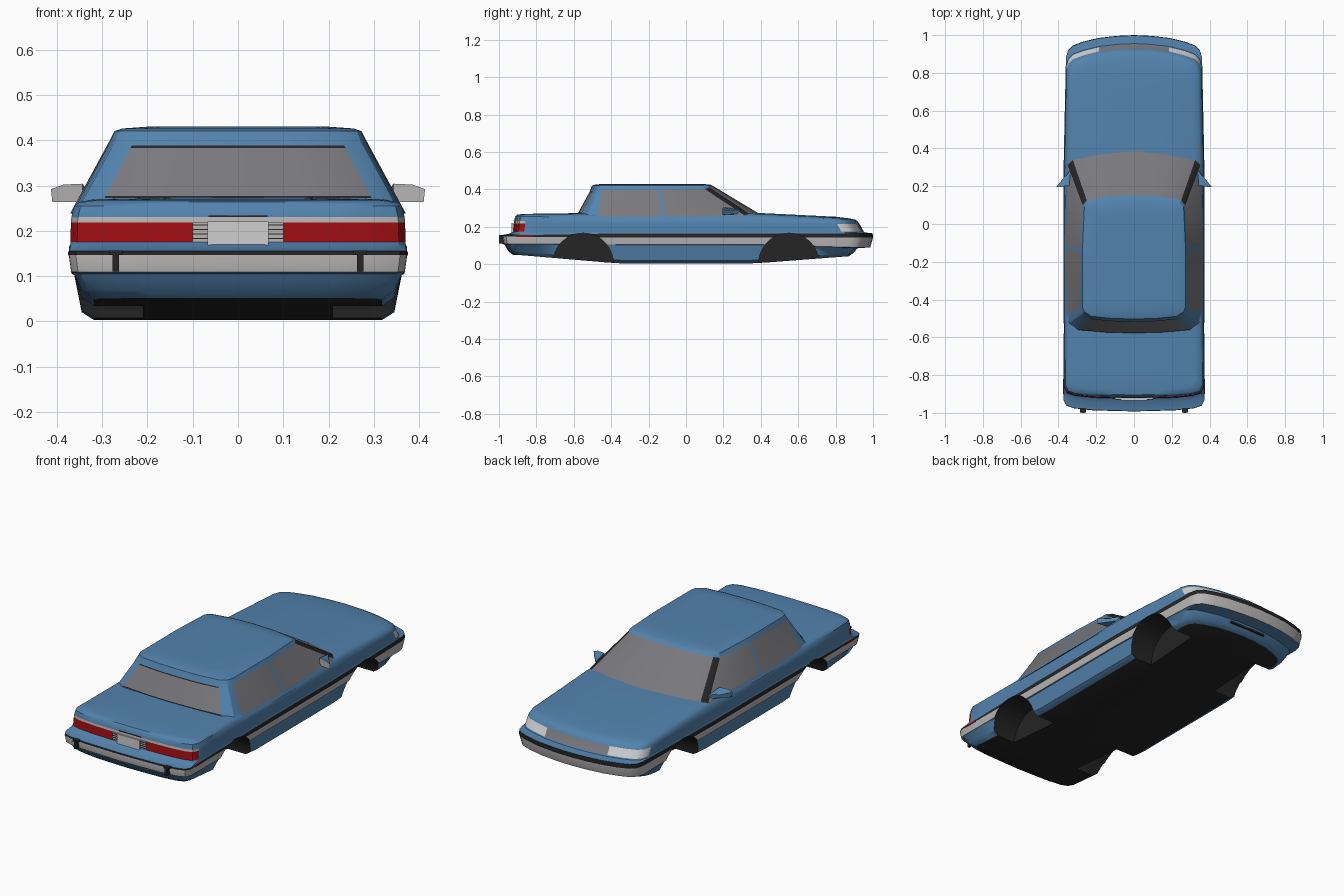
import bpy, bmesh, math
from mathutils import Matrix

if "Cube" in bpy.data.objects:
    bpy.data.objects.remove(bpy.data.objects["Cube"])

# Flat colours
COLS = [("blue_paint", (.085, .225, .42)), ("black_trim", (.018, .018, .018)),
        ("grey_glass", (.19, .19, .205)), ("chrome", (.48, .46, .46)),
        ("red_lamp", (.34, .004, .006)), ("lamp_white", (.62, .62, .62))]
MATS = []
for n, c in COLS:
    m = bpy.data.materials.new(n)
    m.diffuse_color = (*c, 1)
    m.use_nodes = True
    m.node_tree.nodes["Principled BSDF"].inputs["Base Color"].default_value = m.diffuse_color
    MATS.append(m)
BLUE, BLACK, GLASS, CHROME, RED, WHITE = range(6)


def finish(name, bm, angle=35):
    bmesh.ops.recalc_face_normals(bm, faces=bm.faces[:])
    me = bpy.data.meshes.new(name)
    bm.to_mesh(me)
    bm.free()
    for m in MATS:
        me.materials.append(m)
    ob = bpy.data.objects.new(name, me)
    bpy.context.collection.objects.link(ob)
    if angle:
        smooth(ob, angle)
    return ob


def smooth(ob, angle=35):
    bpy.ops.object.select_all(action='DESELECT')
    bpy.context.view_layer.objects.active = ob
    ob.select_set(True)
    bpy.ops.object.shade_smooth_by_angle(angle=math.radians(angle))


def loft(name, half_rings, rule, bottom, top, angle=35):
    """Skin mirrored half rings (rear centre -> right side -> front centre)."""
    bm = bmesh.new()
    n = len(half_rings[0])
    full = 2 * n - 2
    rings = []
    for h in half_rings:
        pts = h + [(-x, y, z) for x, y, z in h[-2:0:-1]]
        rings.append([bm.verts.new(p) for p in pts])
    for r in range(len(rings) - 1):
        a, b = rings[r], rings[r + 1]
        for k in range(full):
            l = (k + 1) % full
            f = bm.faces.new((a[k], a[l], b[l], b[k]))
            f.material_index = rule(r, k if k < n - 1 else full - 1 - k)
    for ring, mat in ((rings[0], bottom), (rings[-1], top)):
        for j in range(n - 1):
            vs = []
            for i in (j, j + 1, -(j + 1), -j):
                v = ring[i % full]
                if v not in vs:
                    vs.append(v)
            bm.faces.new(vs).material_index = mat
    return finish(name, bm, angle)


def box(name, centre, size, mat):
    bm = bmesh.new()
    bmesh.ops.create_cube(bm, size=1, matrix=Matrix.Translation(centre) @ Matrix.Diagonal((*size, 1)))
    for f in bm.faces:
        f.material_index = mat
    return finish(name, bm, 0)


# Lower body: horizontal rings (z rear, z middle, z front, half width, y rear, y front)
ROWS = [(.05, .003, .045, .318, -.925, .87), (.07, .02, .06, .345, -.95, .895),
        (.105, .104, .085, .362, -.97, .915), (.109, .106, .09, .368, -.985, .985),
        (.147, .142, .142, .373, -.992, 1.0), (.155, .165, .165, .373, -.99, .998),
        (.163, .17, .17, .370, -.945, .955), (.175, .175, .175, .370, -.925, .95),
        (.218, .218, .215, .369, -.92, .928), (.23, .225, .222, .368, -.919, .923),
        (.255, .25, .231, .362, -.914, .917), (.264, .262, .239, .35, -.905, .903),
        (.268, .271, .244, .32, -.88, .87), (.269, .276, .249, .15, -.8, .8)]
REAR = [(0, 0), (.27, .002), (.6, .006), (.85, .016), (.96, .03), (1, .06)]
FRONT = [(1, .12), (.97, .08), (.9, .055), (.75, .035), (.52, .015), (.25, .004), (0, 0)]
SIDE = 14


def body_ring(zr, zm, zf, hw, yr, yf):
    plan = [(f * hw, yr + d) for f, d in REAR]
    y0, y1 = yr + .06, yf - .12
    plan += [(hw, y0 + (y1 - y0) * i / (SIDE + 1)) for i in range(1, SIDE + 1)]
    plan += [(f * hw, yf - d) for f, d in FRONT]
    out = []
    for x, y in plan:
        t = min(1, max(0, (abs(y) - .35) / .55))
        x *= 1 - .035 * min(1, max(0, (y - .3) / .6))
        out.append((x, y, zm + ((zf if y > 0 else zr) - zm) * t))
    return out


def body_rule(r, j):
    rear, front = j < 5, j >= 5 + SIDE + 1
    if r == 3:
        return CHROME
    if r == 4:
        return BLACK
    if r == 7 and rear:
        return CHROME if j == 0 else RED
    if r == 7 and front:
        return WHITE if j < 5 + SIDE + 5 else GLASS
    if r == 8 and rear:
        return CHROME
    return BLUE


body = loft("body", [body_ring(*r) for r in ROWS], body_rule, BLACK, BLUE)

# Wheel wells cut into the body
for sx in (-1, 1):
    for y in (-.55, .55):
        bm = bmesh.new()
        bmesh.ops.create_cone(bm, cap_ends=True, segments=48, radius1=.161, radius2=.161, depth=.32,
                              matrix=Matrix.Translation((sx * .37, y, .005)) @ Matrix.Rotation(math.pi / 2, 4, 'Y'))
        for f in bm.faces:
            f.material_index = BLACK
        cut = finish("wheel_well_cutter", bm, 0)
        cut.hide_render = True
        mod = body.modifiers.new("well", 'BOOLEAN')
        mod.operation, mod.solver, mod.object = 'DIFFERENCE', 'EXACT', cut
        bpy.context.view_layer.objects.active = body
        bpy.ops.object.modifier_apply(modifier=mod.name)
        bpy.data.objects.remove(cut)
smooth(body)

# Cabin: columns from sill to window top
COLUMNS = [((0, -.578, .272), (0, -.515, .388)), ((.15, -.574, .272), (.12, -.512, .388)),
           ((.295, -.56, .272), (.235, -.50, .388)), ((.345, -.525, .262), (.272, -.475, .395)),
           ((.357, -.47, .256), (.282, -.45, .397)), ((.361, -.128, .256), (.283, -.15, .4)),
           ((.361, -.112, .256), (.283, -.134, .4)), ((.352, .315, .26), (.272, .1, .402)),
           ((.325, .342, .268), (.25, .125, .41)), ((.17, .373, .272), (.13, .147, .412)),
           ((0, .385, .274), (0, .153, .413))]
cabin = [[tuple(a + (b - a) * t for a, b in zip(p, q)) for p, q in COLUMNS]
         for t in (-.12, 0, .04, .96, 1)]
for s, sy, z in ((.965, .965, .42), (.9, .92, .426), (.7, .75, .43)):
    cabin.append([(q[0] * s, -.17 + (q[1] + .17) * sy, z) for p, q in COLUMNS])


def cabin_rule(r, j):
    if r in (1, 2, 3):
        if j < 2:
            return GLASS if r == 2 else BLACK
        if j in (4, 6, 8, 9):
            return GLASS
        if j == 7:
            return BLACK
    return BLUE


loft("cabin", cabin, cabin_rule, BLACK, BLUE, 30)

# Door mirrors, bumper guards and side marker lamps
for s in (-1, 1):
    bm = bmesh.new()
    back = [(.343, .205, .264), (.41, .195, .264), (.413, .195, .292), (.385, .197, .302), (.343, .205, .304)]
    nose = [(.335, .29, .268), (.365, .25, .268), (.368, .25, .284), (.36, .255, .29), (.335, .29, .29)]
    a, b = [[bm.verts.new((s * x, y, z)) for x, y, z in pts] for pts in (back, nose)]
    bm.faces.new(a).material_index = CHROME
    bm.faces.new(b)
    for i in range(5):
        bm.faces.new((a[i], a[i - 1], b[i - 1], b[i]))
    finish("door_mirror", bm, 40)
    box("bumper_guard", (s * .27, -.986, .133), (.014, .028, .045), BLACK)
    box("bumper_guard_pad", (s * .27, -.986, .152), (.03, .026, .01), BLACK)
    box("rear_marker_lamp", (s * .371, -.86, .15), (.008, .08, .009), RED)

# Licence plate, its ribbed housing, and the front air slot
box("plate_housing", (0, -.922, .197), (.2, .008, .042), CHROME)
box("licence_plate", (0, -.929, .195), (.135, .009, .052), WHITE)
for i in range(4):
    box("housing_rib", (0, -.927, .183 + .01 * i), (.2, .003, .002), BLACK)
box("trunk_edge_line", (0, -.917, .2325), (.13, .008, .003), BLACK)
box("air_slot", (0, .903, .072), (.22, .009, .009), BLACK)
